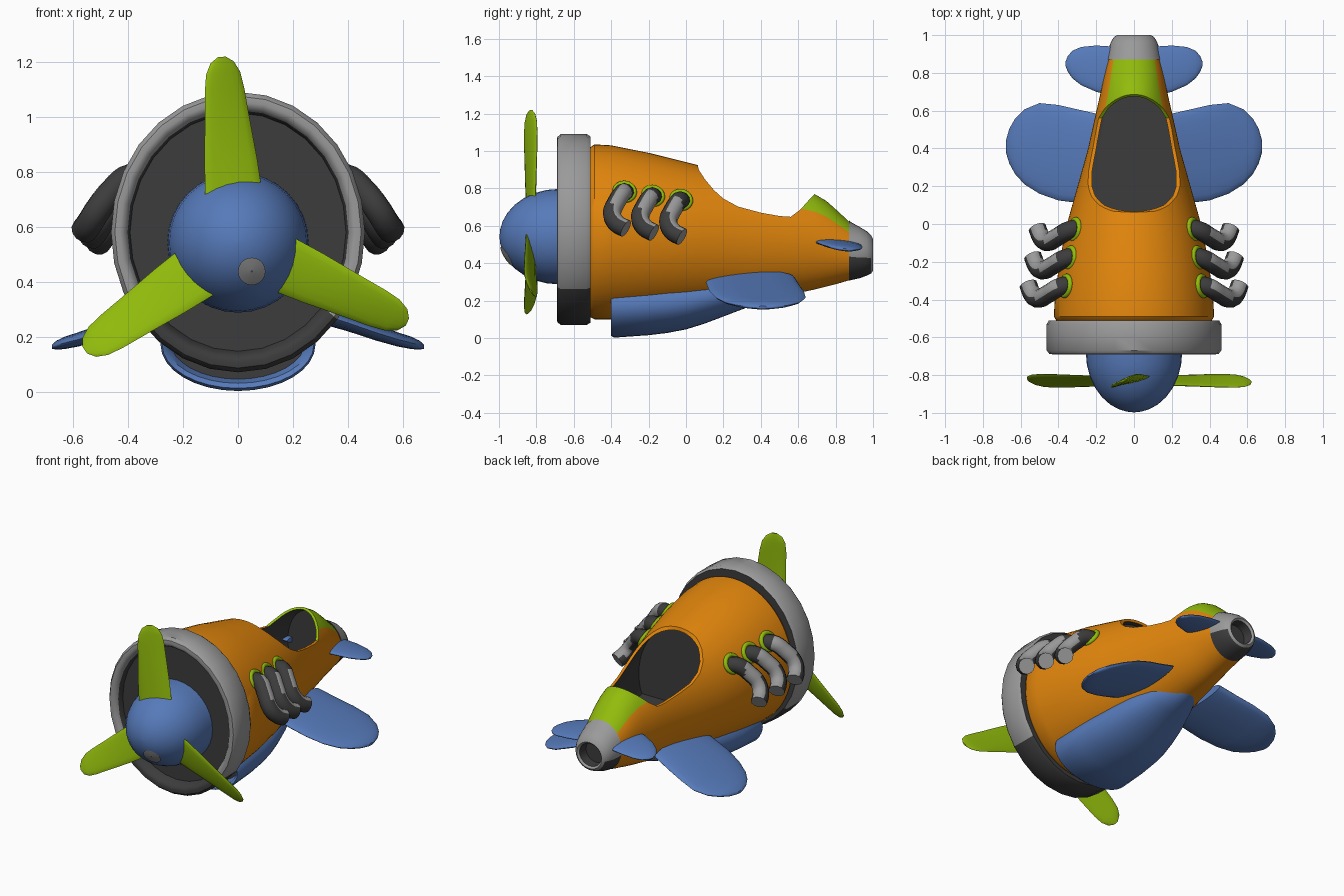
import bpy, bmesh, math
from mathutils import Vector

if "Cube" in bpy.data.objects:
    bpy.data.objects.remove(bpy.data.objects["Cube"])


def material(name, r, g, b):
    lin = lambda c: ((c / 255 + 0.055) / 1.055) ** 2.4
    m = bpy.data.materials.new(name)
    m.diffuse_color = (lin(r), lin(g), lin(b), 1)
    m.use_nodes = True
    m.node_tree.nodes["Principled BSDF"].inputs["Base Color"].default_value = m.diffuse_color
    return m


MATS = [material("orange", 226, 134, 12), material("blue", 86, 122, 186),
        material("green", 146, 188, 12), material("grey", 154, 154, 154),
        material("dark_grey", 60, 60, 60)]
ORANGE, BLUE, GREEN, GREY, DARK = range(5)


def paint(me, colour):
    # colour is an index or a rule taking face centre and normal
    for m in MATS:
        me.materials.append(m)
    for p in me.polygons:
        p.material_index = colour(p.center, p.normal) if callable(colour) else colour


def smooth(ob, angle=40):
    bpy.ops.object.select_all(action='DESELECT')
    ob.select_set(True)
    bpy.context.view_layer.objects.active = ob
    bpy.ops.object.shade_smooth_by_angle(angle=math.radians(angle))


def loft(name, rings, colour, shade=True, caps=True):
    bm = bmesh.new()
    vs = [[bm.verts.new(p) for p in ring] for ring in rings]
    n = len(vs[0])
    for a, b in zip(vs, vs[1:]):
        for i in range(n):
            bm.faces.new((a[i], a[(i + 1) % n], b[(i + 1) % n], b[i]))
    if caps:
        bm.faces.new(vs[0][::-1])
        bm.faces.new(vs[-1])
    bmesh.ops.recalc_face_normals(bm, faces=bm.faces)
    me = bpy.data.meshes.new(name)
    bm.to_mesh(me)
    bm.free()
    paint(me, colour)
    ob = bpy.data.objects.new(name, me)
    bpy.context.collection.objects.link(ob)
    if shade:
        smooth(ob)
    return ob


def circle(n):
    return [(math.cos(2 * math.pi * i / n), math.sin(2 * math.pi * i / n)) for i in range(n)]


def oval(y, top, bot, hw, n=32):
    c, r = (top + bot) / 2, (top - bot) / 2
    return [(hw * a, y, c + r * b) for a, b in circle(n)]


# fuselage sections: y, top, bottom, half width
BODY = [(-.53, .98, .15, .38), (-.51, 1.02, .11, .412), (-.49, 1.035, .10, .424),
        (-.4, 1.03, .10, .42), (-.2, .99, .12, .395), (0, .94, .145, .355),
        (.1, .915, .16, .327), (.25, .885, .18, .285), (.4, .85, .205, .243),
        (.55, .815, .232, .21), (.62, .79, .245, .194), (.69, .768, .26, .178),
        (.75, .733, .275, .165), (.81, .68, .29, .153), (.89, .605, .314, .137)]


def body_colour(c, nrm):
    s = next(b for b in BODY if b[0] > c.y - 1e-4)
    a = next((b for b in reversed(BODY) if b[0] < c.y), s)
    z = (s[1] + s[2] + a[1] + a[2]) / 4
    hw, rz = (s[3] + a[3]) / 2, (s[1] - s[2] + a[1] - a[2]) / 4
    up = math.atan2((c.z - z) / rz, abs(c.x) / hw)
    return GREEN if c.y > .55 and up > math.radians(39) else ORANGE


body = loft("fuselage", [oval(*s, 64) for s in BODY], body_colour, False)

# cockpit cut-outs: side profile slice, then the dark cavity
cut = [(.055, .96), (.068, .9), (.1, .85), (.15, .79), (.2, .745), (.28, .702), (.4, .67),
       (.5, .652), (.56, .648), (.61, .685), (.65, .73), (.685, .768), (.70, .80),
       (.70, 1.3), (.055, 1.3)]
slicer = loft("sill_cutter", [[(x, y, z) for y, z in cut] for x in (-.6, .6)],
              lambda c, n: GREEN if .57 < c.y < .7 and c.z < .8 and abs(n.x) < .5 else ORANGE, False)
inner = [(.03, .935 - .03, .15, .32)] + [(y, t - .014, b, w - .016) for y, t, b, w in BODY[6:12]] \
    + [(.73, .73, .275, .15)]
cavity = loft("cavity_cutter", [[(x, y, max(z, .40)) for x, y, z in oval(*s, 48)] for s in inner],
              DARK, False)
for tool in (slicer, cavity):
    tool.hide_render = True
    mod = body.modifiers.new("cut", 'BOOLEAN')
    mod.operation, mod.solver, mod.object = 'DIFFERENCE', 'EXACT', tool
    bpy.context.view_layer.objects.active = body
    bpy.ops.object.modifier_apply(modifier=mod.name)
    bpy.data.objects.remove(tool)
smooth(body, 35)

# engine cowl ring with recessed dark disc
cowl = [(.05, -.63), (.85, -.63), (.87, -.665), (.90, -.685), (.93, -.69), (.97, -.688),
        (1, -.67), (1, -.60), (1, -.53), (.975, -.51), (.80, -.51)]
loft("engine_cowl", [oval(y, .58 + .51 * s, .58 - .51 * s, .462 * s, 28) for s, y in cowl],
     lambda c, n: DARK if c.z < .31 or n.y > .7 or
     (c.y > -.68 and math.hypot(c.x / .462, (c.z - .58) / .51) < .875) else GREY)


# nose spinner and its painted spot
def nose_y(d):
    return -.68 - .317 * math.sqrt(max(0, 1 - (d / .255) ** 2))


rads = [.255 * math.sin(math.radians(a)) for a in (90, 78, 66, 54, 42, 30, 19, 9, 1)]
loft("spinner", [oval(-.62, .797, .287, .257)] +
     [oval(nose_y(r), .542 + r, .542 - r, r) for r in rads], BLUE)
spot = []
for r in (.002, .025, .05):
    pts = [(.05 + r * a, .437 + r * b) for a, b in circle(20)]
    spot.append([(x, nose_y(math.hypot(x, z - .542)) - .006, z) for x, z in pts])
loft("spinner_spot", spot, GREY, caps=False)

# propeller blades: radius, half width, pitch, half thickness
BLADE = [(.15, .108, 12, .014), (.3, .10, 16, .013), (.45, .088, 22, .012), (.56, .08, 26, .011),
         (.62, .07, 27, .01), (.66, .048, 27, .008), (.68, .016, 27, .004)]
for k, ang in enumerate((95, 215, 335)):
    a = math.radians(ang)
    u, t, f = Vector((math.cos(a), 0, math.sin(a))), Vector((math.sin(a), 0, -math.cos(a))), Vector((0, 1, 0))
    rings = []
    for r, w, p, th in BLADE:
        p = math.radians(p)
        wide, thick = t * math.cos(p) + f * math.sin(p), f * math.cos(p) - t * math.sin(p)
        rings.append([u * r + wide * w * c + thick * th * s + Vector((0, -.83, .54)) for c, s in circle(16)])
    loft(f"propeller_blade_{k + 1}", rings, GREEN)

# belly scoop with open dark intake
SCOOP = [(-.34, .32, .045, .245), (-.39, .325, .03, .262), (-.4, .33, .012, .276), (-.385, .34, .002, .282),
         (-.2, .34, .015, .276), (-.1, .34, .027, .268), (0, .34, .046, .254), (.1, .345, .077, .234),
         (.2, .35, .115, .208), (.35, .36, .172, .155), (.5, .38, .218, .085), (.58, .38, .26, .03)]
loft("belly_scoop", [oval(*s) for s in SCOOP], lambda c, n: DARK if n.y < -.8 and c.y > -.36 else BLUE)

# tail nozzle, hollow at the back
TAIL = [(.872, .628, .307, .145), (.885, .618, .31, .143), (.93, .593, .32, .134), (.965, .572, .333, .122),
        (.99, .55, .345, .106), (1, .53, .36, .09), (.99, .518, .372, .078), (.93, .515, .375, .072)]


def tail_colour(c, n):
    inside = math.hypot(c.x / .085, (c.z - .445) / .08) < 1 and c.y < .992
    return DARK if (c.z < .43 and c.y < .98) or inside else GREY


loft("tail_nozzle", [oval(*s) for s in TAIL], tail_colour)

# wings and tailplanes: x, front y, back y, z, thickness
WING = [(.18, .10, .58, .325, .075), (.3, .112, .607, .282, .07), (.4, .125, .63, .25, .062),
        (.5, .16, .64, .215, .058), (.58, .21, .607, .19, .052), (.63, .265, .557, .177, .045),
        (.66, .32, .505, .169, .033), (.677, .375, .445, .163, .015)]
PLANE = [(.12, .68, .94, .505, .045), (.2, .70, .945, .498, .04), (.28, .735, .937, .487, .035),
         (.325, .77, .918, .48, .03), (.35, .805, .89, .475, .022), (.362, .835, .86, .473, .01)]

# exhaust path for the front pipe
PIPE = [(.33, -.32, .765), (.395, -.335, .778), (.455, -.37, .73), (.51, -.395, .66),
        (.54, -.37, .612), (.56, -.322, .585)]


def pipe_colour(side):
    return lambda c, n: GREY if n.dot(Vector((.25 * side, .72, .5))) > .42 and abs(c.x) > .41 else DARK


for side, word in ((1, "right"), (-1, "left")):
    for name, table, slope in (("wing", WING, 0), ("tailplane", PLANE, -.1)):
        loft(f"{name}_{word}", [[(side * x, (a + b) / 2 + (b - a) / 2 * c,
                                  z + t / 2 * s + slope * (b - a) / 2 * c) for c, s in circle(24)]
                                for x, a, b, z, t in table], BLUE)
    for k in range(3):
        off = Vector((-.024 * k, .15 * k, -.022 * k))
        # bent exhaust pipe
        cu = bpy.data.curves.new("path", 'CURVE')
        cu.dimensions, cu.bevel_depth, cu.bevel_resolution, cu.use_fill_caps = '3D', .049, 4, True
        sp = cu.splines.new('BEZIER')
        sp.resolution_u = 5
        sp.bezier_points.add(len(PIPE) - 1)
        for bp, p in zip(sp.bezier_points, PIPE):
            q = Vector(p) + off
            bp.co = (side * q.x, q.y, q.z)
            bp.handle_left_type = bp.handle_right_type = 'AUTO'
        tmp = bpy.data.objects.new("path", cu)
        bpy.context.collection.objects.link(tmp)
        bpy.context.view_layer.update()
        me = bpy.data.meshes.new_from_object(tmp.evaluated_get(bpy.context.evaluated_depsgraph_get()))
        bpy.data.objects.remove(tmp)
        me.materials.clear()
        paint(me, pipe_colour(side))
        pipe = bpy.data.objects.new(f"exhaust_{word}_{k + 1}", me)
        bpy.context.collection.objects.link(pipe)
        smooth(pipe, 50)
        # green collar
        q = Vector((.362, -.328, .782)) + off
        axis = Vector((side * .87, .1, .45))
        bpy.ops.mesh.primitive_torus_add(major_radius=.052, minor_radius=.014, major_segments=24,
                                         minor_segments=8, location=(side * q.x, q.y, q.z),
                                         rotation=axis.to_track_quat('Z', 'Y').to_euler())
        collar = bpy.context.object
        collar.name = f"exhaust_collar_{word}_{k + 1}"
        paint(collar.data, GREEN)
        smooth(collar, 60)
